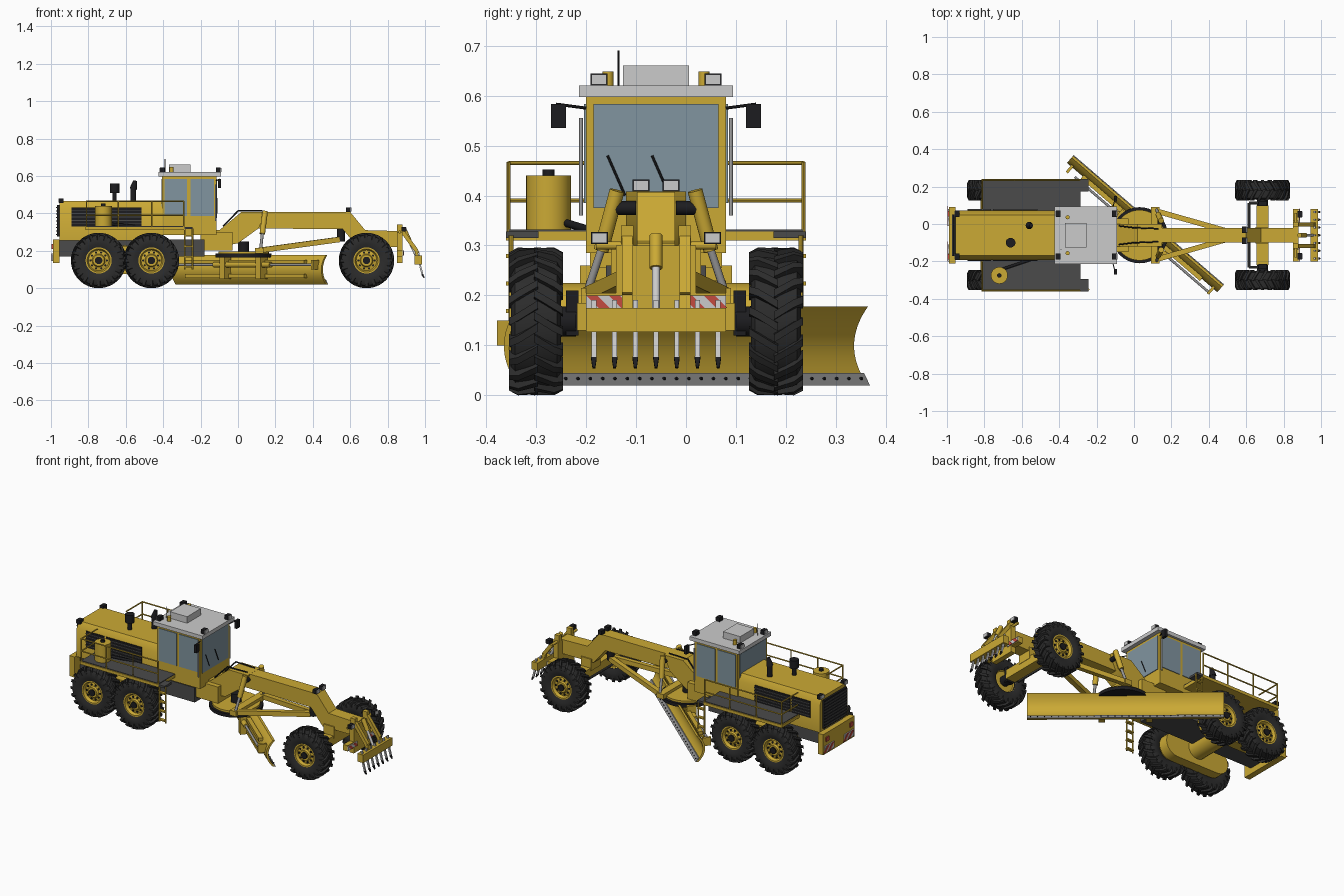
import bpy, bmesh, math
from mathutils import Matrix, Vector

if "Cube" in bpy.data.objects:
    bpy.data.objects.remove(bpy.data.objects["Cube"])


def material(name, *rgb):
    mat = bpy.data.materials.new(name)
    mat.use_nodes = True
    mat.diffuse_color = (*rgb, 1)
    mat.node_tree.nodes["Principled BSDF"].inputs["Base Color"].default_value = (*rgb, 1)
    return mat


YELLOW = material("machine yellow", .6, .4, .035)
TYRE = material("tyre rubber", .025, .025, .025)
BLACK = material("black", .012, .012, .014)
DARK = material("dark grey", .07, .07, .07)
PALE = material("pale grey", .6, .6, .6)
STEEL = material("steel", .3, .3, .3)
GLASS = material("window glass", .22, .3, .35)
RED = material("warning red", .55, .07, .05)

# Centreline of the machine sits off the middle because the blade is angled
CENTRE = Matrix.Translation((0, -.06, 0))
frame = CENTRE
SIDES = (-1, 1)


def finish(name, bm, mat, smooth=True):
    bmesh.ops.recalc_face_normals(bm, faces=bm.faces)
    bm.transform(frame)
    mesh = bpy.data.meshes.new(name)
    bm.to_mesh(mesh)
    bm.free()
    mesh.materials.append(mat)
    if smooth:
        mesh.polygons.foreach_set("use_smooth", [True] * len(mesh.polygons))
        mesh.set_sharp_from_angle(angle=math.radians(35))
    obj = bpy.data.objects.new(name, mesh)
    bpy.context.scene.collection.objects.link(obj)
    return obj


def box(name, mat, x, y, z):
    bm = bmesh.new()
    bmesh.ops.create_cube(bm, size=1)
    for v in bm.verts:
        v.co = [a[0] + (a[1] - a[0]) * (c + .5) for a, c in zip((x, y, z), v.co)]
    return finish(name, bm, mat, False)


def rod(name, mat, start, end, radius, tip=None, sides=14):
    """Cylinder or cone between two points; few sides give a square beam."""
    start, end = Vector(start), Vector(end)
    bm = bmesh.new()
    bmesh.ops.create_cone(bm, cap_ends=True, segments=sides, radius1=radius,
                          radius2=radius if tip is None else tip, depth=(end - start).length)
    if sides == 4:
        bm.transform(Matrix.Rotation(math.pi / 4, 4, "Z"))
    turn = (end - start).to_track_quat("Z", "Y").to_matrix().to_4x4()
    bm.transform(Matrix.Translation((start + end) / 2) @ turn)
    return finish(name, bm, mat)


def path(name, mat, points, radius, sides=8):
    for a, b in zip(points, points[1:]):
        rod(name, mat, a, b, radius, sides=sides)


def prism(name, mat, points, low, high, axis="y"):
    """Extrude an outline along an axis."""
    place = {"x": lambda a, b, t: (t, a, b), "y": lambda a, b, t: (a, t, b)}[axis]
    bm = bmesh.new()
    ends = [[bm.verts.new(place(a, b, t)) for a, b in points] for t in (low, high)]
    for ring in ends:
        bm.faces.new(ring)
    n = len(points)
    for i in range(n):
        j = (i + 1) % n
        bm.faces.new((ends[0][i], ends[0][j], ends[1][j], ends[1][i]))
    return finish(name, bm, mat)


def lathe(bm, profile, steps=36):
    verts = [bm.verts.new((r, y, 0)) for r, y in profile]
    edges = [bm.edges.new(pair) for pair in zip(verts, verts[1:])]
    bmesh.ops.spin(bm, geom=verts + edges, cent=(0, 0, 0), axis=(0, 1, 0),
                   angle=math.tau, steps=steps, use_merge=True)
    bmesh.ops.remove_doubles(bm, verts=bm.verts, dist=.0001)


def stripes(name, x, out, y, z):
    """White plate with slanted red bars on the outward face."""
    box(name + "_plate", PALE, (x, x + out * .005), y, z)
    width, lean = (y[1] - y[0]) / 4, (z[1] - z[0])
    for i in range(2):
        a = y[0] + width * 2 * i
        prism(name + "_bar", RED, [(a, z[1]), (a + width, z[1]), (a + width + lean, z[0]), (a + lean, z[0])],
              x + out * .005, x + out * .007, "x")


def lamp(name, x, y, z, out=1):
    box(name, BLACK, (x - .012, x + .012), (y - .017, y + .017), (z - .012, z + .012))
    box(name + "_lens", PALE, (x + out * .012, x + out * .016), (y - .015, y + .015), (z - .01, z + .01))


def wheel(name, x, side):
    """Lugged tyre, dished rim and bolted hub."""
    global frame
    frame = CENTRE @ Matrix.Translation((x, side * .24, .148)) @ Matrix.Rotation(0 if side > 0 else math.pi, 4, "Z")
    bm = bmesh.new()
    lathe(bm, [(.065, -.04), (.09, -.05), (.12, -.05), (.134, -.042), (.138, 0),
               (.134, .042), (.12, .05), (.09, .05), (.065, .04), (.065, -.04)])
    count = 20
    for edge in SIDES:
        for i in range(count):
            angle = math.tau * (i + edge / 4) / count
            rings = []
            for y, skew, low, high in ((-.004, 0, .125, .148), (.036, .17, .125, .148), (.054, .24, .108, .139)):
                rings.append([bm.verts.new((r * math.cos(t), edge * y, r * math.sin(t)))
                              for r, t in ((low, angle + skew - .07), (high, angle + skew - .055),
                                           (high, angle + skew + .055), (low, angle + skew + .07))])
            for a, b in zip(rings, rings[1:]):
                for j in range(4):
                    k = (j + 1) % 4
                    bm.faces.new((a[j], a[k], b[k], b[j]))
            bm.faces.new(rings[0])
            bm.faces.new(rings[-1])
    finish(name + "_tyre", bm, TYRE)
    bm = bmesh.new()
    lathe(bm, [(0, -.03), (.06, -.03), (.07, -.042), (.07, .042), (.062, .042),
               (.055, .025), (.035, .03), (.03, .04), (0, .04)], 28)
    finish(name + "_rim", bm, YELLOW)
    rod(name + "_hub", BLACK, (0, .03, 0), (0, .047, 0), .02)
    for i in range(10):
        t = math.tau * i / 10
        rod(name + "_bolt", BLACK, (.044 * math.cos(t), .02, .044 * math.sin(t)),
            (.044 * math.cos(t), .032, .044 * math.sin(t)), .006, sides=8)
    frame = CENTRE


for s in SIDES:
    for label, x in (("rear", -.745), ("middle", -.463), ("front", .687)):
        wheel(label + "_wheel", x, s)
    # Tandem drive case: rounded box between the rear wheels
    arc = [(cx + .075 * math.sin(t), .15 + .075 * math.cos(t)) for cx, base in ((-.463, 0), (-.745, math.pi))
           for t in [base + math.pi * i / 10 for i in range(11)]]
    prism("tandem_case", YELLOW, arc, s * .13, s * .19)
rod("rear_axle", YELLOW, (-.604, -.14, .17), (-.604, .14, .17), .06)

# Rear chassis, bumper and engine hood
box("rear_chassis", DARK, (-.96, -.18), (-.1, .1), (.17, .26))
box("rear_bumper", YELLOW, (-.99, -.955), (-.152, .152), (.135, .26))
for s in SIDES:
    stripes("bumper_warning", -.99, -1, sorted((s * .05, s * .14)), (.145, .185))
    box("tail_lamp", RED, (-.997, -.99), (s * .1, s * .13), (.21, .235))
prism("engine_hood", YELLOW, [(-.132, .255), (.132, .255), (.132, .425), (.108, .465), (-.108, .465), (-.132, .425)],
      -.955, -.405, "x")
box("radiator_grille", BLACK, (-.968, -.955), (-.11, .11), (.275, .445))
for i in range(9):
    box("radiator_slat", DARK, (-.972, -.968), (-.11, .11), (.285 + i * .018, .29 + i * .018))
for s in SIDES:
    for x in ((-.89, -.765), (-.755, -.515)):
        box("side_grille", BLACK, x, (s * .132, s * .136), (.33, .43))
        for i in range(5):
            box("grille_slat", DARK, x, (s * .136, s * .139), (.342 + i * .018, .347 + i * .018))
    lamp("rear_work_lamp", -.945, s * .115, .468, -1)
rod("exhaust_pipe", BLACK, (-.66, -.04, .46), (-.66, -.04, .52), .012)
rod("exhaust_cap", BLACK, (-.66, -.04, .51), (-.66, -.04, .56), .026)
rod("air_intake", BLACK, (-.56, .052, .46), (-.56, .052, .54), .016)
rod("air_intake_top", BLACK, (-.56, .052, .53), (-.55, .052, .575), .02, .01)

# Side platforms with railings and ladders
for s in SIDES:
    box("platform_edge", YELLOW, (-.815, -.285), (s * .1, s * .3), (.31, .328))
    box("platform_tread", DARK, (-.81, -.285), (s * .13, s * .295), (.328, .332))
    box("platform_step", DARK, (-.285, -.243), (s * .235, s * .3), (.315, .328))
    for z in (.39, .465):
        path("railing", YELLOW, [(-.81, s * .14, z), (-.81, s * .295, z), (-.29, s * .295, z)], .004)
    for x in (-.81, -.64, -.46, -.29):
        rod("railing_post", YELLOW, (x, s * .295, .32), (x, s * .295, .467), .004, sides=8)
    for x in (-.285, -.243):
        rod("ladder_side", YELLOW, (x, s * .29, .1), (x, s * .29, .32), .005, sides=8)
    for i in range(4):
        box("ladder_rung", YELLOW, (-.285, -.243), (s * .28, s * .3), (.11 + i * .055, .118 + i * .055))
rod("side_tank", YELLOW, (-.72, -.215, .33), (-.72, -.215, .44), .045, sides=28)
rod("tank_cap", BLACK, (-.72, -.215, .44), (-.72, -.215, .452), .012)
rod("tank_pipe", BLACK, (-.7, -.18, .345), (-.55, -.13, .33), .008)

# Cab
box("cab_body", YELLOW, (-.405, -.115), (-.14, .14), (.285, .597))
for x in ((-.115, -.111), (-.409, -.405)):
    box("end_window", GLASS, x, (-.125, .125), (.375, .583))
box("cab_roof", PALE, (-.425, -.09), (-.154, .154), (.597, .62))
box("roof_cooler", PALE, (-.37, -.255), (-.066, .066), (.62, .66))
rod("antenna", BLACK, (-.39, -.075, .62), (-.39, -.075, .69), .002, sides=6)
for s in SIDES:
    for x in ((-.392, -.272), (-.255, -.128)):
        box("side_window", GLASS, x, (s * .14, s * .144), (.385, .583))
    rod("cab_handrail", PALE, (-.12, s * .15, .36), (-.12, s * .15, .555), .004, sides=8)
    lamp("front_roof_lamp", -.105, s * .114, .632)
    lamp("rear_roof_lamp", -.405, s * .114, .632, -1)
    rod("beacon", YELLOW, (-.355, s * .096, .62), (-.355, s * .096, .648), .011)
    rod("mirror_arm", BLACK, (-.115, s * .14, .575), (-.1, s * .2, .583), .003, sides=6)
    box("mirror", BLACK, (-.108, -.092), (s * .18, s * .21), (.535, .583))
for y in (-.097, -.008):
    rod("wiper", BLACK, (-.108, y, .48), (-.108, y + .035, .4), .0025, sides=6)

# Articulation joint and arched front frame
box("articulation_joint", YELLOW, (-.2, -.03), (-.09, .09), (.2, .3))
prism("frame_neck", YELLOW, [(-.2, .2), (0, .24), (.11, .32), (.15, .408), (.02, .408), (-.1, .31), (-.2, .31)], -.06, .06)
prism("front_boom", YELLOW, [(.05, .32), (.05, .407), (.6, .407), (.68, .31), (.87, .305), (.87, .22),
                             (.64, .22), (.56, .315)], -.038, .038)
for s in SIDES:
    path("boom_hose", BLACK, [(-.08, s * .05, .33), (0, s * .04, .413), (.13, s * .035, .413)], .004)
    lamp("boom_lamp", .59, s * .03, .42)
    # Blade lift cylinders
    rod("lift_pivot", BLACK, (.14, s * .04, .375), (.14, s * .088, .375), .014)
    rod("lift_barrel", YELLOW, (.145, s * .078, .41), (.13, s * .11, .29), .015)
    rod("lift_rod", STEEL, (.13, s * .11, .29), (.12, s * .14, .2), .008)
    # Drawbar arms
    rod("drawbar_arm", YELLOW, (.1, s * .135, .2), (.54, s * .01, .26), .02, sides=4)
    # Steering knuckles and arms
    box("steering_knuckle", BLACK, (.665, .71), (s * .155, s * .18), (.12, .21))
    rod("wheel_spindle", BLACK, (.687, s * .16, .148), (.687, s * .22, .148), .03)
    path("steering_arm", DARK, [(.68, s * .172, .16), (.615, s * .172, .16), (.615, 0, .16)], .007)
rod("drawbar_ball", BLACK, (.55, 0, .25), (.55, 0, .32), .022)
box("drawbar_crosspiece", YELLOW, (.09, .135), (-.15, .15), (.185, .215))
box("front_axle", YELLOW, (.655, .718), (-.158, .158), (.13, .185))
box("axle_mount", YELLOW, (.65, .72), (-.045, .045), (.17, .24))

# Turning circle under the drawbar
rod("turning_circle", BLACK, (.03, 0, .165), (.03, 0, .185), .15, sides=40)
rod("circle_cover", YELLOW, (.03, 0, .185), (.03, 0, .197), .135, sides=40)
rod("circle_motor", BLACK, (.03, 0, .19), (.03, 0, .25), .03)

# Angled blade, built lengthwise along its own y
frame = Matrix.Translation((.06, 0, 0)) @ Matrix.Rotation(math.radians(49.3), 4, "Z")
curve = [(.037 * t * t - .012, .099 + .079 * t) for t in [i / 8 for i in range(-8, 9)]]
prism("blade", YELLOW, curve + [(u - .013, z) for u, z in reversed(curve)], -.53, .53)
prism("cutting_edge", STEEL, [(.03, .02), (.014, .045), (.009, .045), (.022, .02)], -.53, .53)
for i in range(28):
    y = -.51 + i * .0378
    rod("edge_bolt", BLACK, (.018, y, .032), (.026, y, .034), .003, sides=6)
for z in (.065, .14):
    box("blade_rail", YELLOW, (-.04, -.015), (-.42, .42), (z - .01, z + .01))
rod("shift_rod", STEEL, (-.055, -.5, .125), (-.055, .45, .125), .007)
rod("shift_barrel", YELLOW, (-.055, -.2, .125), (-.055, .2, .125), .015)
for s in SIDES:
    box("blade_bracket", YELLOW, (-.075, -.02), (s * .11, s * .145), (.05, .18))
    box("shift_mount", YELLOW, (-.065, -.015), (s * .49, s * .505), (.1, .15))
frame = CENTRE

# Front scarifier with warning plate, linkage and tines
box("nose_plate", YELLOW, (.85, .88), (-.08, .08), (.135, .3))
box("warning_beam", YELLOW, (.85, .88), (-.14, .14), (.17, .205))
for s in SIDES:
    box("nose_post", YELLOW, (.85, .88), (s * .045, s * .07), (.2, .34))
    rod("lamp_bracket", YELLOW, (.865, s * .06, .3), (.865, s * .12, .3), .008)
    lamp("front_lamp", .885, s * .113, .315)
    stripes("front_warning", .88, 1, sorted((s * .05, s * .14)), (.175, .2))
    path("scarifier_link", YELLOW, [(.87, s * .058, .315), (.955, s * .058, .2), (.965, s * .058, .15)], .015, 4)
box("scarifier_bar", YELLOW, (.945, .985), (-.14, .14), (.127, .175))
rod("scarifier_barrel", YELLOW, (.885, 0, .32), (.915, 0, .255), .013)
rod("scarifier_rod", PALE, (.915, 0, .255), (.955, 0, .17), .008)
for i in range(7):
    y = (i - 3) * .0415
    path("scarifier_tine", PALE, [(.965, y, .19), (.975, y, .115), (.987, y, .07)], .007, 4)
    rod("tine_tip", BLACK, (.985, y, .075), (.995, y, .055), .008, .004, 4)
